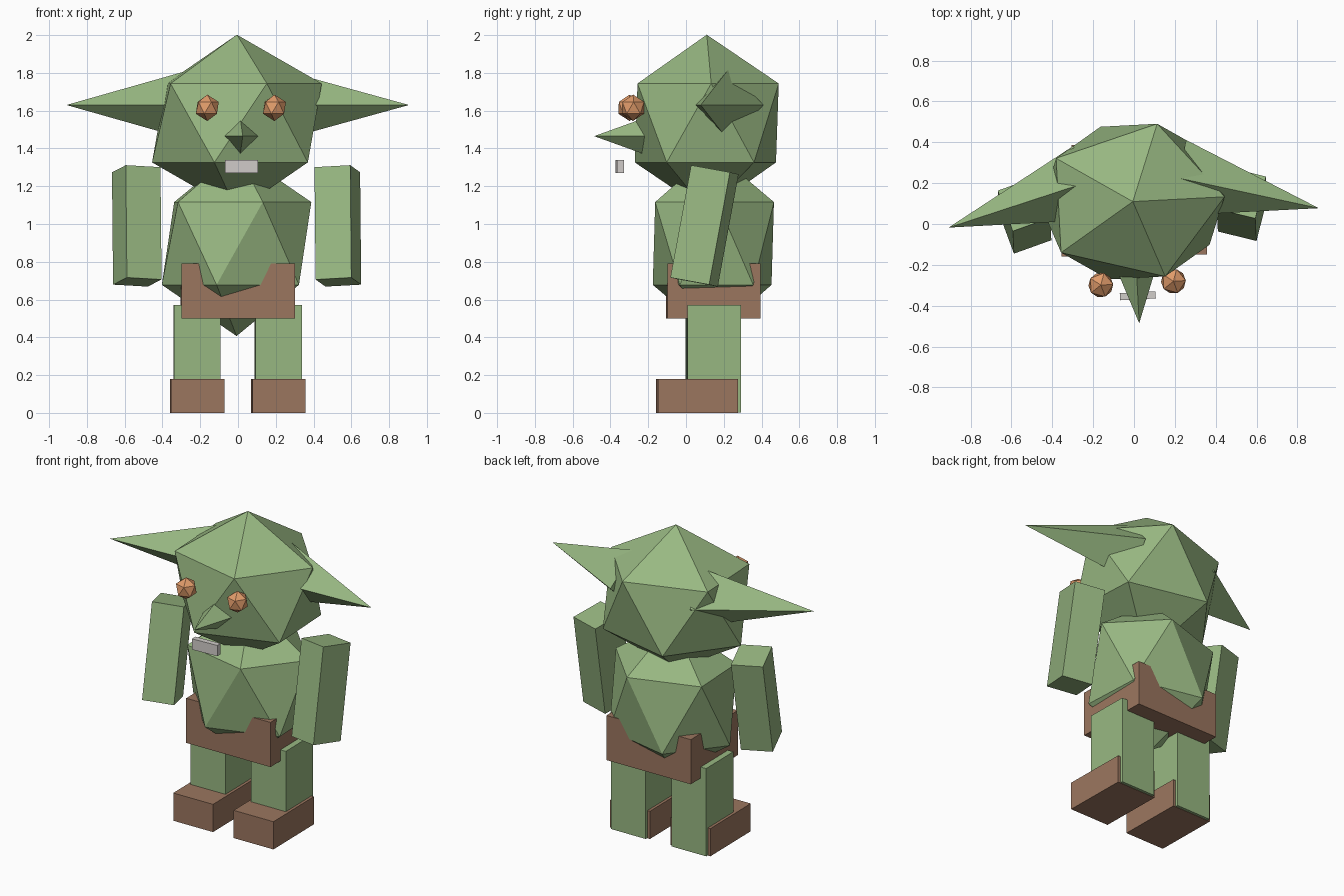
import bpy
import bmesh
from math import radians
from mathutils import Matrix, Vector

old = bpy.data.objects.get("Cube")
if old:
    bpy.data.objects.remove(old, do_unlink=True)


def material(name, rgb):
    mat = bpy.data.materials.new(name)
    mat.use_nodes = True
    color = (*rgb, 1.0)
    mat.diffuse_color = color
    mat.node_tree.nodes["Principled BSDF"].inputs["Base Color"].default_value = color
    return mat


green = material("skin_green", (0.314, 0.479, 0.223))
brown = material("cloth_brown", (0.328, 0.181, 0.114))
orange = material("eye_orange", (0.75, 0.33, 0.145))
grey = material("mouth_grey", (0.64, 0.61, 0.59))

# The upper body is twisted a little further than the legs
UPPER = Matrix.Rotation(radians(3), 4, 'Z')
LOWER = Matrix.Rotation(radians(0.8), 4, 'Z')


def finish(name, bm, matrix, mat):
    bmesh.ops.transform(bm, matrix=matrix, verts=bm.verts)
    bmesh.ops.recalc_face_normals(bm, faces=bm.faces)
    mesh = bpy.data.meshes.new(name)
    bm.to_mesh(mesh)
    bm.free()
    mesh.materials.append(mat)
    obj = bpy.data.objects.new(name, mesh)
    bpy.context.scene.collection.objects.link(obj)
    return obj


def box(name, center, size, mat, twist, turn=Matrix()):
    bm = bmesh.new()
    bmesh.ops.create_cube(bm, size=1)
    place = Matrix.Translation(center) @ turn @ Matrix.Diagonal((*size, 1))
    return finish(name, bm, twist @ place, mat)


def gem(name, center, radii, mat):
    bm = bmesh.new()
    bmesh.ops.create_icosphere(bm, subdivisions=1, radius=1)
    place = Matrix.Translation(center) @ Matrix.Diagonal((*radii, 1))
    return finish(name, bm, UPPER @ place, mat)


def spike(name, base, tip, radius, mat):
    # Four-sided pyramid running from base to tip
    base, tip = Vector(base), Vector(tip)
    axis = tip - base
    bm = bmesh.new()
    bmesh.ops.create_cone(bm, cap_ends=True, segments=4, radius1=radius,
                          radius2=0, depth=axis.length)
    turn = axis.to_track_quat('Z', 'Y').to_matrix().to_4x4()
    place = Matrix.Translation((base + tip) / 2) @ turn
    return finish(name, bm, UPPER @ place, mat)


# Head and torso
gem("head", (0, 0.11, 1.535), (0.503, 0.44, 0.467), green)
gem("torso", (0, 0.145, 0.897), (0.443, 0.37, 0.49), green)

# Face
spike("nose", (0, -0.195, 1.465), (0, -0.487, 1.465), 0.105, green)
box("mouth", (0, -0.352, 1.305), (0.175, 0.035, 0.07), grey, UPPER)

# Shorts
box("shorts", (0, 0.145, 0.645), (0.6, 0.492, 0.29), brown, LOWER)

# Paired parts
for side, s in (("left", 1), ("right", -1)):
    gem(side + "_eye", (s * 0.178, -0.29, 1.615), (0.068, 0.068, 0.07), orange)
    spike(side + "_ear", (s * 0.227, 0.214, 1.63), (s * 0.908, 0.03, 1.63), 0.19, green)
    lean = Matrix.Rotation(radians(-10.5), 4, 'X') @ Matrix.Rotation(radians(-17 * s), 4, 'Z')
    box(side + "_arm", (s * 0.533, 0.07, 0.99), (0.195, 0.215, 0.605), green, UPPER, lean)
    box(side + "_leg", (s * 0.215, 0.145, 0.287), (0.247, 0.284, 0.57), green, LOWER)
    box(side + "_foot", (s * 0.215, 0.058, 0.09), (0.283, 0.423, 0.18), brown, LOWER)
